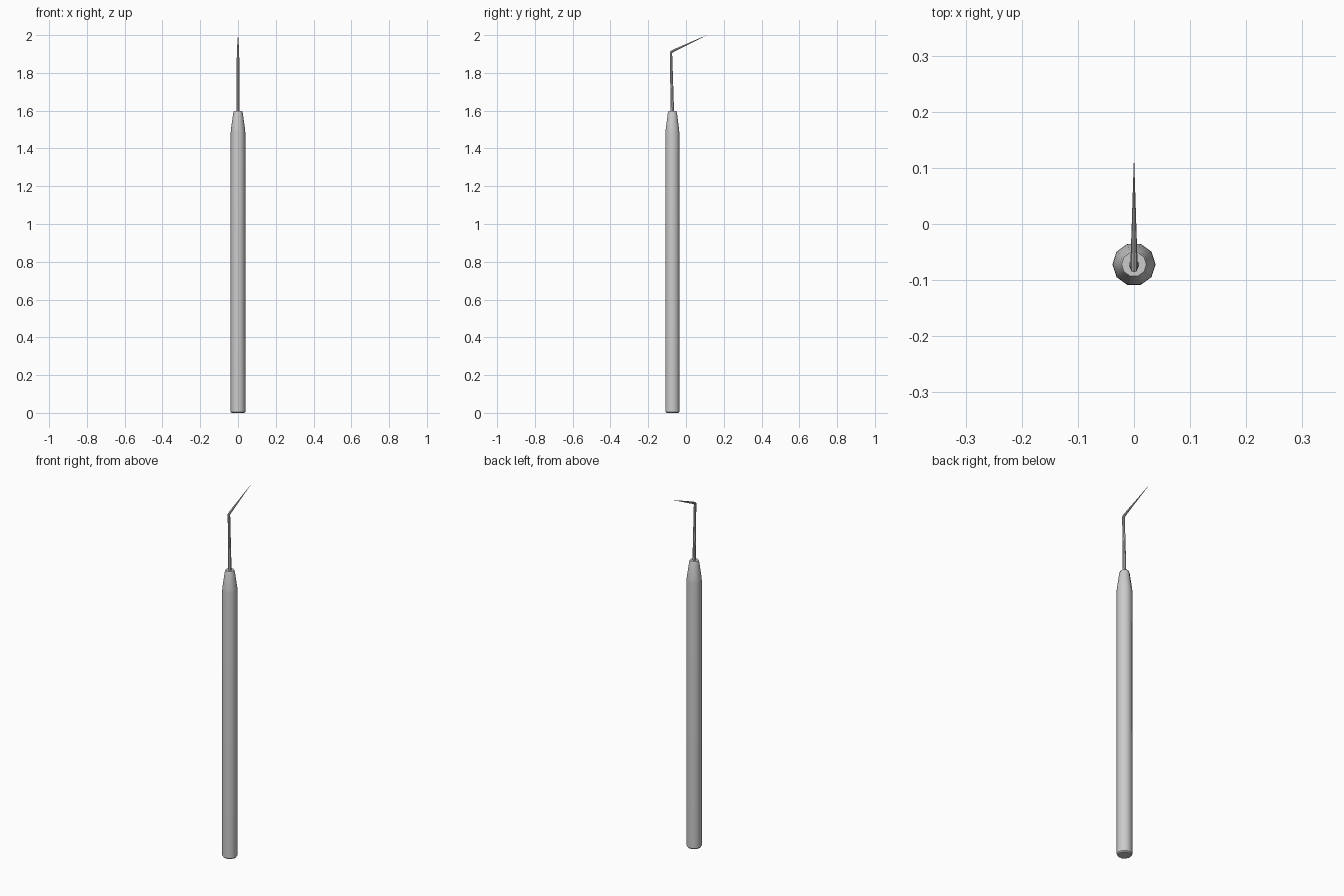
import bpy, bmesh, math
from mathutils import Vector

if "Cube" in bpy.data.objects:
    bpy.data.objects.remove(bpy.data.objects["Cube"])

HANDLE_Y = -0.072


def loft(name, sections, sides):
    """Skin rings given as (y, z, radius, tilt about x in degrees, stretch)."""
    bm = bmesh.new()
    rings = []
    for y, z, r, tilt, stretch in sections:
        t = math.radians(tilt)
        ring = []
        for i in range(sides):
            a = 2 * math.pi * i / sides
            u = r * stretch * math.sin(a)
            ring.append(bm.verts.new(Vector((r * math.cos(a), y + u * math.cos(t), z + u * math.sin(t)))))
        rings.append(ring)
    for a, b in zip(rings, rings[1:]):
        for i in range(sides):
            j = (i + 1) % sides
            bm.faces.new((a[i], a[j], b[j], b[i]))
    bm.faces.new(rings[0][::-1])
    bm.faces.new(rings[-1])
    bmesh.ops.recalc_face_normals(bm, faces=bm.faces)
    mesh = bpy.data.meshes.new(name)
    bm.to_mesh(mesh)
    bm.free()
    obj = bpy.data.objects.new(name, mesh)
    bpy.context.collection.objects.link(obj)
    bpy.ops.object.select_all(action='DESELECT')
    obj.select_set(True)
    bpy.context.view_layer.objects.active = obj
    bpy.ops.object.shade_smooth_by_angle(angle=math.radians(40))
    return obj


# Ten-sided handle: chamfered foot, straight grip, tapered neck with a small top bevel
handle_profile = [(0.0, 0.033), (0.006, 0.0385), (1.485, 0.0385),
                  (1.50, 0.0375), (1.587, 0.0255), (1.597, 0.022)]
loft("handle", [(HANDLE_Y, z, r, 0, 1) for z, r in handle_profile], 10)

# Bent needle: stem, mitred elbow, and a long tapering point
loft("needle", [
    (HANDLE_Y, 1.57, 0.0095, 0, 1),
    (-0.0732, 1.645, 0.0085, 0, 1),
    (-0.0795, 1.895, 0.0065, 0, 1),
    (-0.0795, 1.909, 0.0065, -31, 1.15),
    (-0.066, 1.9175, 0.0062, -64, 1),
    (0.109, 1.9995, 0.0005, -64, 1),
], 8)
